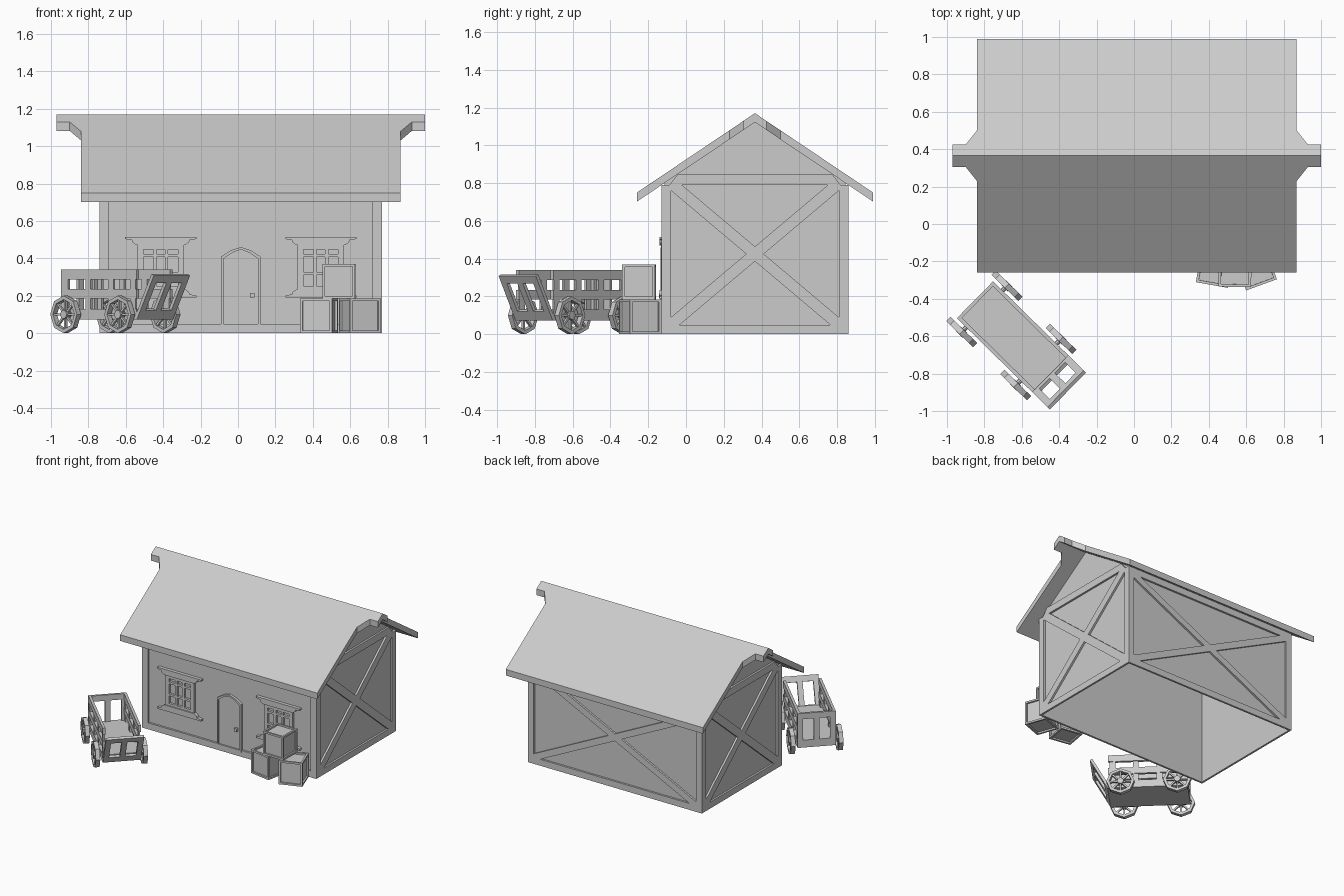
import bpy, bmesh, math
from mathutils import Matrix, Vector

if "Cube" in bpy.data.objects:
    bpy.data.objects.remove(bpy.data.objects["Cube"])

T = lambda x, y, z: Matrix.Translation((x, y, z))
R = lambda deg, ax: Matrix.Rotation(math.radians(deg), 4, ax)
UP = R(90, 'X')  # turns a 2D drawing upright, facing -y


def finish(name, bm):
    bmesh.ops.recalc_face_normals(bm, faces=bm.faces)
    me = bpy.data.meshes.new(name)
    bm.to_mesh(me)
    bm.free()
    ob = bpy.data.objects.new(name, me)
    bpy.context.collection.objects.link(ob)
    return ob


def parts(name, polys, M, d0, d1):
    """Extrude flat outlines from depth d0 to d1 along the plane normal."""
    bm = bmesh.new()
    for p in polys:
        lo = [bm.verts.new(M @ Vector((a, b, d0))) for a, b in p]
        hi = [bm.verts.new(M @ Vector((a, b, d1))) for a, b in p]
        bm.faces.new(lo[::-1])
        bm.faces.new(hi)
        for i in range(len(p)):
            j = (i + 1) % len(p)
            bm.faces.new((lo[i], lo[j], hi[j], hi[i]))
    return finish(name, bm)


def rect(a0, a1, b0, b1):
    return [(a0, b0), (a1, b0), (a1, b1), (a0, b1)]


def bar(p, q, w):
    p, q = Vector(p), Vector(q)
    n = (q - p).orthogonal().normalized() * w / 2
    return [tuple(v) for v in (p - n, q - n, q + n, p + n)]


def border(a0, a1, b0, b1, w):
    return [rect(a0, a1, b0, b0 + w), rect(a0, a1, b1 - w, b1),
            rect(a0, a0 + w, b0 + w, b1 - w), rect(a1 - w, a1, b0 + w, b1 - w)]


def cross(a0, a1, b0, b1, w):
    return [bar((a0, b0), (a1, b1), w), bar((a0, b1), (a1, b0), w)]


def ring(outer, inner):
    n = len(outer)
    return [[outer[i], outer[(i + 1) % n], inner[(i + 1) % n], inner[i]] for i in range(n)]


# House proportions
CX, CY = 0.015, 0.365
HX, HY = 0.755, 0.495      # half width and depth to the outside of the timbers
D = 0.015                  # timber relief
SLOPE, RIDGE, THICK = 0.672, 1.17, 0.048
under = lambda y: RIDGE - THICK - SLOPE * abs(y - CY)
eave = under(CY - HY)

# Wall shell, open underneath
bm = bmesh.new()
sx, sy = HX - D, HY - D
prof = [(-sy, 0), (-sy, under(CY - sy)), (0, under(CY)), (sy, under(CY - sy)), (sy, 0)]
L, Rt = [[bm.verts.new((CX + s * sx, CY + y, z)) for y, z in prof] for s in (-1, 1)]
bm.faces.new(L)
bm.faces.new(Rt)
for i in (0, 3):
    bm.faces.new((L[i], L[i + 1], Rt[i + 1], Rt[i]))
finish("wall_shell", bm)

# Timber frames on all four walls
plane = lambda ang, off: T(CX, CY, 0) @ R(ang, 'Z') @ UP @ T(0, 0, off)
front = plane(0, sy)
parts("front_timbers", border(-HX, HX, 0, eave, 0.05), front, 0, D)
parts("back_timbers", border(-HX, HX, 0, eave, 0.05)
      + cross(-HX + .05, HX - .05, .05, eave - .05, .05), plane(180, sy), 0, D)
for nm, ang in (("right", 90), ("left", -90)):
    h = HY - 0.05
    rail = [(-HY, eave), (-h, .80), (h, .80), (HY, eave), (.41, .845), (-.41, .845)]
    polys = [rect(-HY, HY, 0, .05), rect(-HY, -h, .05, eave), rect(h, HY, .05, eave),
             rect(-h, h, eave, .80), [(-h, .80), (h, .80), (.41, .845), (-.41, .845)]]
    parts(nm + "_timbers", polys + cross(-h, h, .05, .80, .06), plane(ang, sx), 0, D)

# Roof: two slopes with a pointed ridge overhang at both ends
bm = bmesh.new()
E = 0.625
plan = [(-.855, E), (-.855, .135), (-.915, .06), (-.985, .06), (-.985, 0)]
for s in (-1, 1):
    out = plan + [(-x, y) for x, y in plan[::-1]]
    top, bot = [[bm.verts.new((CX + x, CY + s * y, RIDGE - t - SLOPE * y)) for x, y in out]
                for t in (0, THICK)]
    bm.faces.new(top)
    bm.faces.new(bot)
    n = len(out)
    for i in range(n):
        if i != len(plan) - 1:   # slopes meet at the ridge
            j = (i + 1) % n
            bm.faces.new((top[i], top[j], bot[j], bot[i]))
bmesh.ops.remove_doubles(bm, verts=bm.verts, dist=1e-5)
finish("roof", bm)

# Windows: sash grid, lintel and sill
for nm, cx in (("left", -0.428), ("right", 0.428)):
    M = front @ T(cx, 0, 0)
    bars = border(-.125, .125, .22, .48, .033)
    bars += [rect(x - .009, x + .009, .25, .45) for x in (-.031, .031)]
    bars += [rect(-.1, .1, z - .008, z + .008) for z in (.32, .415)]
    parts(nm + "_window_sash", bars, M, 0, .018)
    half = [(.13, .47), (.15, .485), (.155, .498), (.19, .503), (.19, .515)]
    lintel = half + [(-x, z) for x, z in half[::-1]]
    parts(nm + "_window_lintel", [lintel], M, 0, .026)
    sill = [(x, .705 - z) for x, z in lintel]
    parts(nm + "_window_sill", [sill], M, 0, .026)

# Door with pointed arch
arch = lambda w, z, b: [(-w, b), (w, b), (w, z - .05), (w * .5, z - .017), (0, z),
                        (-w * .5, z - .017), (-w, z - .05)]
parts("door_frame", ring(arch(.105, .46, .035), arch(.093, .447, .05)), front, 0, .019)
parts("door_leaf", [arch(.093, .447, .05)], front, 0, .008)
parts("door_knob", [rect(.05, .073, .19, .215)], front, .008, .028)

# Crates with sunken panels
for nm, x, y, z, rot in (("crate_left", .432, -.24, 0, -10), ("crate_right", .652, -.243, 0, 20),
                         ("crate_top", .54, -.249, .185, -1)):
    bm = bmesh.new()
    bmesh.ops.create_cube(bm, size=1)
    bmesh.ops.scale(bm, vec=(.175, .175, .185), verts=bm.verts)
    bmesh.ops.recalc_face_normals(bm, faces=bm.faces)
    bmesh.ops.inset_individual(bm, faces=bm.faces[:], thickness=.02)
    panels = [f for f in bm.faces if f.calc_area() > .015]
    bmesh.ops.inset_individual(bm, faces=panels, thickness=.0005, depth=-.012)
    bm.transform(T(x, y, z + .0925) @ R(rot, 'Z'))
    finish(nm, bm)

# Cart: bed, slatted sides, end boards
CART = T(-0.85, -0.405, 0) @ R(-44.5, 'Z')
BL, BW = 0.565, 0.138
parts("cart_bed", [rect(0, BL, -BW, BW)], CART, .072, .13)
for nm, s in (("near", -1), ("far", 1)):
    M = CART @ T(0, s * (BW - .01), 0) @ UP
    parts("cart_rails_" + nm, [rect(0, BL, .288, .34), rect(0, BL, .185, .235)], M, -.01, .01)
    posts = [rect(u - .02, u + .02, .13, .29) for u in (.03, .2, .37, .535)]
    parts("cart_posts_" + nm, posts, M, -.007, .007)


def end_board(h):
    return [rect(-BW, BW, 0, .055), rect(-BW, BW, h - .045, h)] + [
        rect(a, b, .055, h - .045) for a, b in ((-BW, -.098), (-.02, .02), (.098, BW))]


END = R(90, 'Z') @ UP
parts("cart_headboard", end_board(.268), CART @ T(0, 0, .072) @ END, 0, .018)
parts("cart_tailgate", end_board(.267), CART @ T(BL, 0, .075) @ END @ R(28.4, 'X'), -.015, .005)

# Eight-sided spoked wheels and axles
circ = lambda r: [(r * math.cos(k * math.pi / 4), r * math.sin(k * math.pi / 4)) for k in range(8)]
for nm, u in (("rear", .07), ("front", .475)):
    parts("cart_axle_" + nm, [[(u + a * .9, .1 + b * .9) for a, b in circ(.014)]],
          CART @ UP, -.17, .17)
    for side, s in (("near", -1), ("far", 1)):
        M = CART @ T(u, s * .173, .1) @ UP
        parts(f"wheel_{nm}_{side}", ring(circ(.1), circ(.08)), M, -.016, .016)
        ends = circ(.085)
        parts(f"wheel_spokes_{nm}_{side}", [bar(ends[k], ends[k + 4], .012) for k in range(4)],
              M, -.007, .007)
        parts(f"wheel_hub_{nm}_{side}", [circ(.024)], M, -.018, .018)
